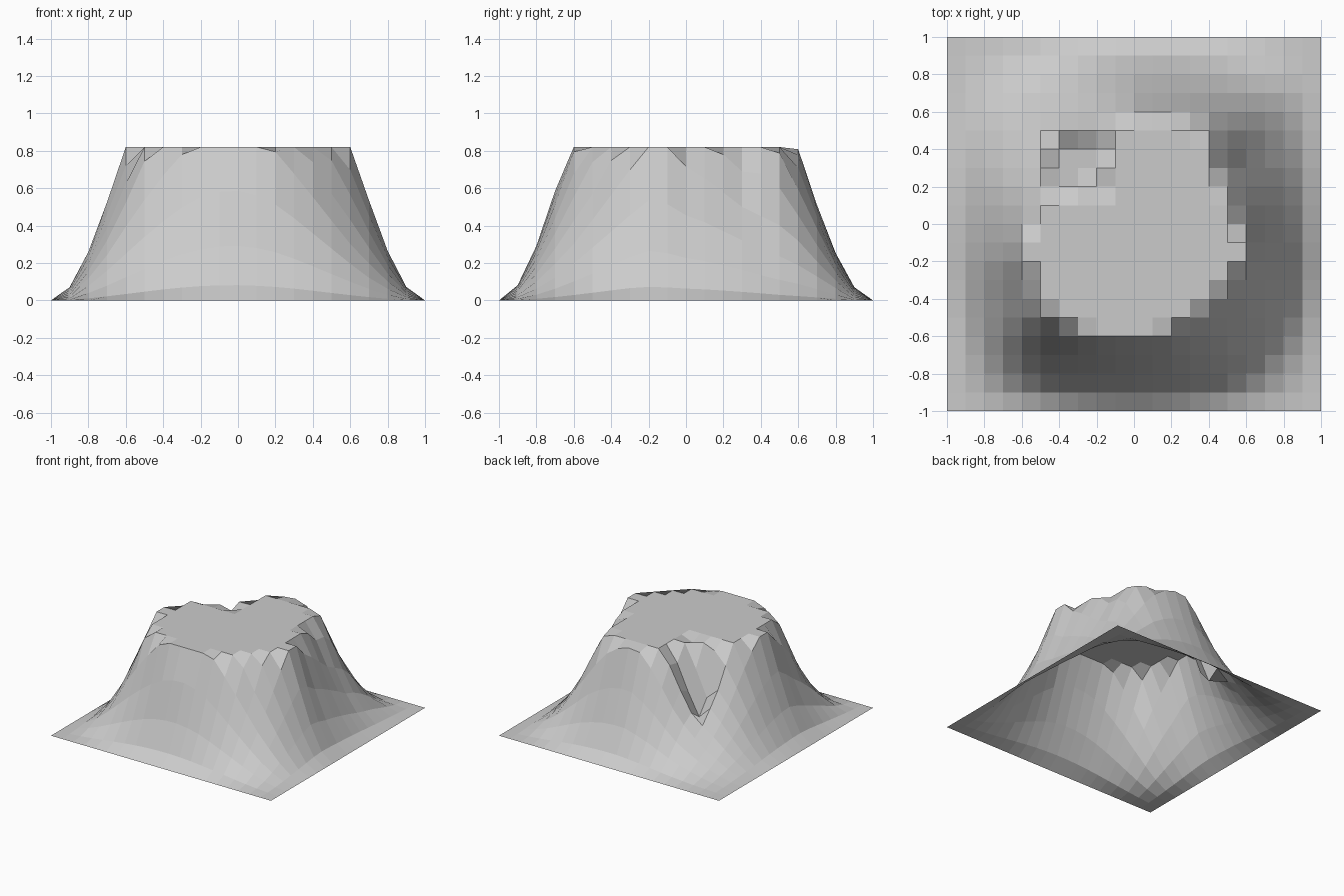
import bpy, bmesh, math

if "Cube" in bpy.data.objects:
    bpy.data.objects.remove(bpy.data.objects["Cube"])

# Slope strength around the hill, every 15 degrees anticlockwise from +x
STRENGTH = [1.75, 1.55, 1.45, 1.9, 2.1, 2.05, 1.95, 1.6,
            1.12, 0.92, 1.1, 1.45, 1.8, 2.2, 2.1, 2.35,
            2.3, 2.3, 2.25, 2.15, 1.95, 1.8, 2.0, 2.25]
PLATEAU = 0.82
# Gully cut into the back left of the plateau
GULLY = {(-2, 4): 0.69, (-3, 4): 0.48, (-4, 4): 0.30,
         (-2, 5): 0.71, (-3, 5): 0.53, (-4, 5): 0.37, (-4, 3): 0.42}


def strength(x, y):
    a = math.degrees(math.atan2(y, x)) % 360 / 15
    i = int(a) % 24
    t = a - int(a)
    return STRENGTH[i] * (1 - t) + STRENGTH[(i + 1) % 24] * t


def height(x, y):
    key = (round(x * 10), round(y * 10))
    if key in GULLY:
        return GULLY[key]
    falloff = max(0, (1 - x * x) * (1 - y * y)) ** 2
    if math.hypot(x, y) < 0.25:
        return PLATEAU
    return min(PLATEAU, strength(x, y) * falloff)


# Flat-topped hill: open square sheet of 20 x 20 faces
bm = bmesh.new()
bmesh.ops.create_grid(bm, x_segments=20, y_segments=20, size=1)
for v in bm.verts:
    v.co.z = height(v.co.x, v.co.y)
mesh = bpy.data.meshes.new("flat_topped_hill")
bm.to_mesh(mesh)
bm.free()
hill = bpy.data.objects.new("flat_topped_hill", mesh)
bpy.context.collection.objects.link(hill)
